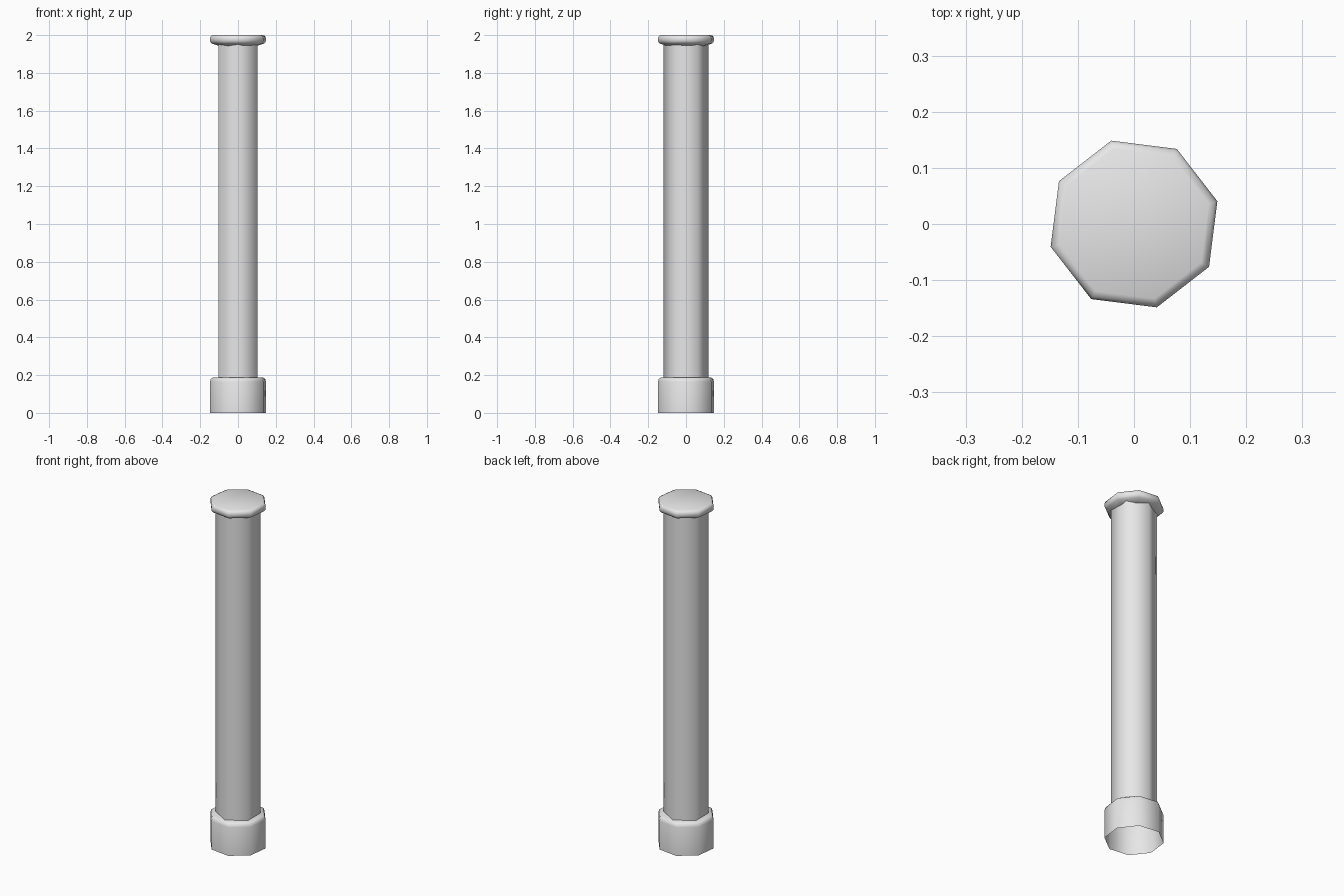
import bpy
import bmesh
from math import cos, sin, pi, radians

cube = bpy.data.objects.get("Cube")
if cube:
    bpy.data.objects.remove(cube, do_unlink=True)

stone = bpy.data.materials.new("light_grey")
stone.use_nodes = True
GREY = (0.8, 0.8, 0.8, 1.0)
stone.diffuse_color = GREY
stone.node_tree.nodes["Principled BSDF"].inputs["Base Color"].default_value = GREY


def turned_part(name, sides, turn, profile, close_top=False, close_bottom=False):
    """Stack rings of a (radius, height) profile, listed from bottom to top."""
    bm = bmesh.new()
    rings = []
    for radius, z in profile:
        angles = [radians(turn) + 2 * pi * i / sides for i in range(sides)]
        rings.append([bm.verts.new((radius * cos(a), radius * sin(a), z)) for a in angles])
    for low, high in zip(rings, rings[1:]):
        for i in range(sides):
            j = (i + 1) % sides
            bm.faces.new((low[i], low[j], high[j], high[i]))
    if close_top:
        bm.faces.new(rings[-1])
    if close_bottom:
        bm.faces.new(rings[0][::-1])
    for face in bm.faces:
        face.smooth = True
    mesh = bpy.data.meshes.new(name)
    bm.to_mesh(mesh)
    bm.free()
    mesh.materials.append(stone)
    obj = bpy.data.objects.new(name, mesh)
    bpy.context.collection.objects.link(obj)
    return obj


# Octagonal foot, open underneath, with a rounded upper rim
turned_part("base", 8, 15.3,
            [(0.154, 0.0), (0.154, 0.165), (0.149, 0.18), (0.138, 0.187)],
            close_top=True)

# Six-sided shaft
turned_part("shaft", 6, 30, [(0.12, 0.18), (0.12, 1.965)])

# Octagonal cap with rounded rim and a sloping underside
turned_part("cap", 8, 15.3,
            [(0.105, 1.943), (0.145, 1.956), (0.154, 1.968),
             (0.154, 1.984), (0.149, 1.995), (0.138, 2.0)],
            close_top=True, close_bottom=True)
